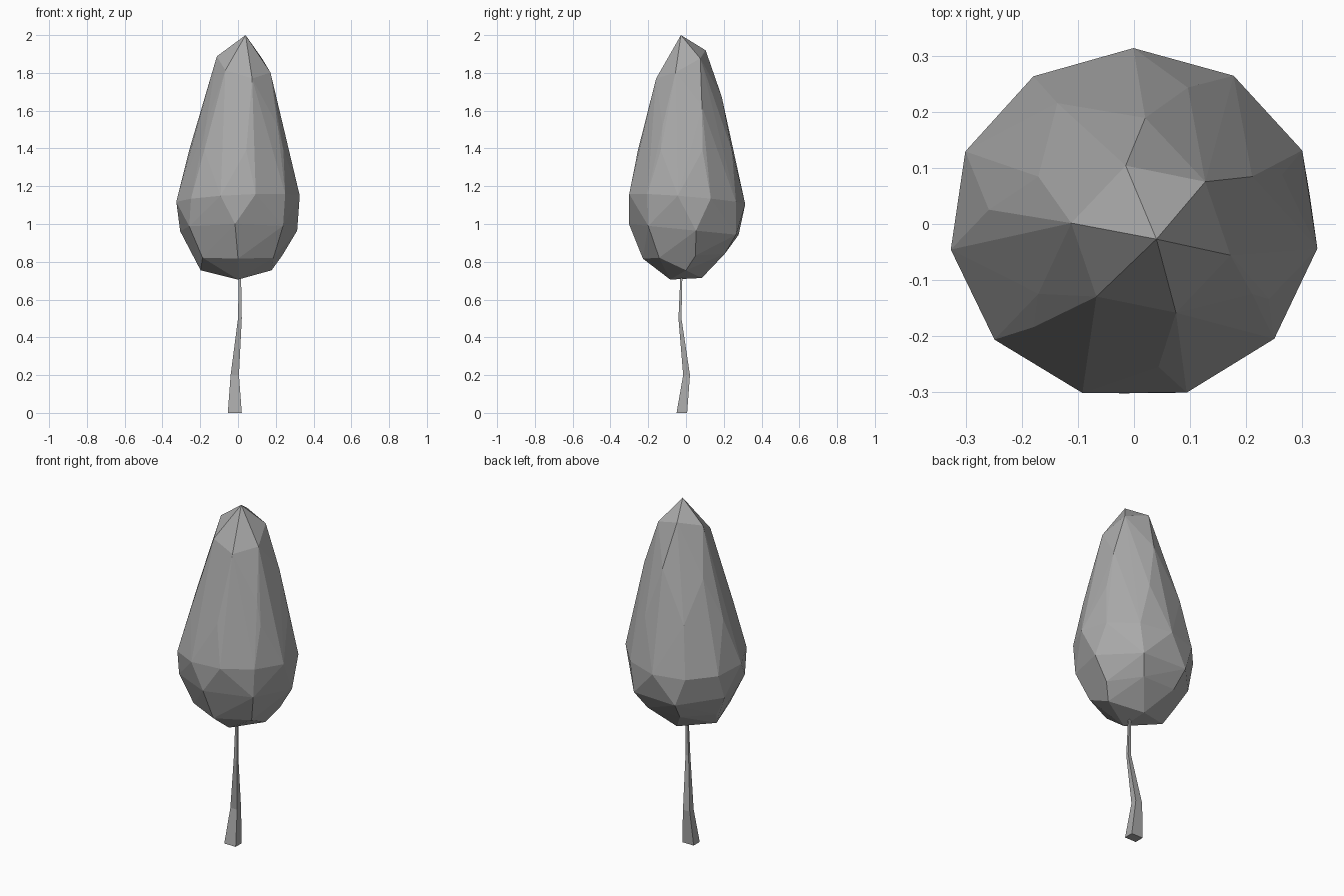
import bpy, bmesh
from math import radians, cos, sin, pi

if "Cube" in bpy.data.objects:
    bpy.data.objects.remove(bpy.data.objects["Cube"])

grey = bpy.data.materials.new("dark_grey")
grey.diffuse_color = (0.4, 0.4, 0.4, 1)
grey.use_nodes = True
grey.node_tree.nodes["Principled BSDF"].inputs["Base Color"].default_value = grey.diffuse_color


def finish(bm, name):
    bmesh.ops.recalc_face_normals(bm, faces=bm.faces)
    mesh = bpy.data.meshes.new(name)
    bm.to_mesh(mesh)
    bm.free()
    mesh.materials.append(grey)
    obj = bpy.data.objects.new(name, mesh)
    bpy.context.collection.objects.link(obj)
    return obj


# Foliage: faceted hull through staggered, slightly tilted rings
# (sides, radius, centre x, centre y, height, start angle, tilt x, tilt y)
SQUASH_Y = 0.95
RINGS = [
    (2, 0.088, 0.00, 0.00, 0.71, 270, 0.0, 0.05),
    (2, 0.188, -0.01, 0.00, 0.755, 0, 0.0, 0.0),
    (7, 0.240, 0.00, 0.00, 0.83, 270, 0.0, 0.06),
    (7, 0.318, 0.00, 0.00, 0.97, 10, 0.0, -0.1),
    (11, 0.330, 0.00, 0.00, 1.13, 352, 0.05, -0.08),
    (7, 0.270, 0.01, 0.00, 1.39, 20, 0.0, 0.0),
    (6, 0.220, 0.02, -0.02, 1.57, 30, 0.0, 0.5),
    (6, 0.145, 0.03, -0.027, 1.845, 48, -0.2, 0.5),
]
bm = bmesh.new()
bm.verts.new((0.04, -0.027, 2.0))
for n, r, cx, cy, z, start, tx, ty in RINGS:
    for i in range(n):
        a = radians(start) + 2 * pi * i / n
        dx, dy = r * cos(a), r * sin(a) * SQUASH_Y
        bm.verts.new((cx + dx, cy + dy, z + tx * dx + ty * dy))
hull = bmesh.ops.convex_hull(bm, input=bm.verts)
unused = [v for v in hull["geom_interior"] if isinstance(v, bmesh.types.BMVert)]
bmesh.ops.delete(bm, geom=unused, context='VERTS')
finish(bm, "foliage")

# Trunk: crooked, tapering four-sided stem
# (centre x, centre y, height, half width x, half width y)
SECTIONS = [
    (-0.017, -0.022, 0.0, 0.037, 0.028),
    (-0.017, 0.003, 0.20, 0.022, 0.018),
    (0.010, -0.032, 0.50, 0.010, 0.008),
    (0.010, -0.024, 0.74, 0.006, 0.005),
]
bm = bmesh.new()
loops = [[bm.verts.new((x + sx * wx, y + sy * wy, z))
          for sx, sy in ((-1, -1), (1, -1), (1, 1), (-1, 1))]
         for x, y, z, wx, wy in SECTIONS]
for low, high in zip(loops, loops[1:]):
    for i in range(4):
        j = (i + 1) % 4
        bm.faces.new((low[i], low[j], high[j], high[i]))
bm.faces.new(loops[0])
bm.faces.new(loops[-1])
finish(bm, "trunk")
